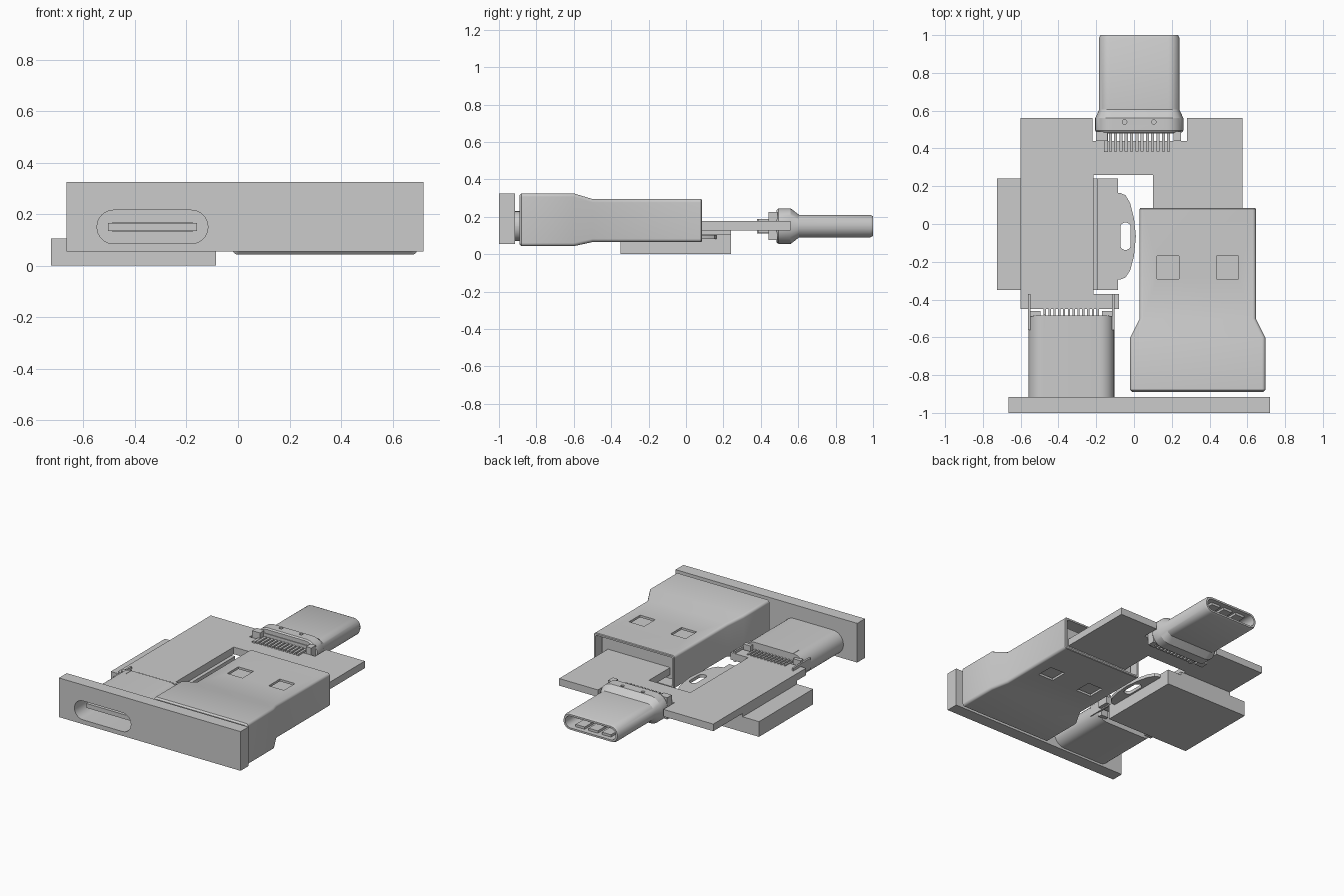
import bpy, bmesh, math

cube = bpy.data.objects.get("Cube")
if cube:
    bpy.data.objects.remove(cube, do_unlink=True)

grey = bpy.data.materials.new("plain grey")
grey.use_nodes = True
COLOUR = (0.6, 0.6, 0.6, 1)
grey.diffuse_color = COLOUR
grey.node_tree.nodes["Principled BSDF"].inputs["Base Color"].default_value = COLOUR
parts = []


def finish(name, bm):
    bmesh.ops.recalc_face_normals(bm, faces=bm.faces)
    mesh = bpy.data.meshes.new(name)
    bm.to_mesh(mesh)
    bm.free()
    mesh.materials.append(grey)
    ob = bpy.data.objects.new(name, mesh)
    bpy.context.collection.objects.link(ob)
    parts.append(ob)
    return ob


def add_box(bm, x, y, z):
    made = bmesh.ops.create_cube(bm, size=1)["verts"]
    for v in made:
        for i, (lo, hi) in enumerate((x, y, z)):
            v.co[i] = lo + (v.co[i] + 0.5) * (hi - lo)


def boxes(name, *specs):
    bm = bmesh.new()
    for spec in specs:
        add_box(bm, *spec)
    return finish(name, bm)


def slab(name, outline, z0, z1):
    """Extrude a flat outline upwards."""
    bm = bmesh.new()
    face = bm.faces.new([bm.verts.new((x, y, z0)) for x, y in outline])
    top = bmesh.ops.extrude_face_region(bm, geom=[face])["geom"]
    bmesh.ops.translate(bm, vec=(0, 0, z1 - z0),
                        verts=[v for v in top if isinstance(v, bmesh.types.BMVert)])
    return finish(name, bm)


def loft(name, cx, sections, steps=8):
    """Join rounded rectangles (y, centre z, width, height, radius) along y."""
    bm = bmesh.new()
    rings = []
    for y, cz, w, h, r in sections:
        ring = []
        for q, (sx, sz) in enumerate(((1, 1), (-1, 1), (-1, -1), (1, -1))):
            for k in range(steps + 1):
                a = math.pi / 2 * (q + k / steps)
                ring.append(bm.verts.new((cx + sx * (w / 2 - r) + r * math.cos(a), y,
                                          cz + sz * (h / 2 - r) + r * math.sin(a))))
        rings.append(ring)
    for a, b in zip(rings, rings[1:]):
        for i in range(len(a)):
            j = (i + 1) % len(a)
            bm.faces.new((a[i], a[j], b[j], b[i]))
    bm.faces.new(rings[0])
    bm.faces.new(rings[-1])
    return finish(name, bm)


def cut(ob, *cutters):
    """Subtract the cutters, then discard them."""
    for c in cutters:
        m = ob.modifiers.new("cut", "BOOLEAN")
        m.operation = "DIFFERENCE"
        m.solver = "EXACT"
        m.object = c
    bpy.context.view_layer.update()
    dg = bpy.context.evaluated_depsgraph_get()
    mesh = bpy.data.meshes.new_from_object(ob.evaluated_get(dg))
    ob.modifiers.clear()
    ob.data = mesh
    for c in cutters:
        parts.remove(c)
        bpy.data.objects.remove(c, do_unlink=True)


# Front plate with its port opening
PORT_X, PORT_Z = -0.332, 0.15
plate = boxes("front_plate", ((-0.665, 0.72), (-1, -0.915), (0.055, 0.325)))
cut(plate, loft("slot_cutter", PORT_X, [(y, PORT_Z, 0.43, 0.13, 0.064) for y in (-1.1, -0.9)]))

# Circuit board
slab("circuit_board", [
    (-0.6, -0.45), (-0.08, -0.45), (-0.08, -0.37), (-0.215, -0.37), (-0.215, 0.26),
    (0.1, 0.26), (0.1, -0.5), (0.575, -0.5), (0.575, 0.56), (0.28, 0.56),
    (0.28, 0.44), (-0.22, 0.44), (-0.22, 0.56), (-0.6, 0.56)], 0.128, 0.177)

# Wide plug: hood, taper and hollow shell with four latch windows
PLUG_X = 0.3375
wide = loft("wide_plug_shell", PLUG_X, [
    (-0.89, 0.184, 0.69, 0.26, 0.012), (-0.88, 0.184, 0.715, 0.282, 0.018),
    (-0.6, 0.184, 0.715, 0.282, 0.018), (-0.5, 0.18, 0.615, 0.23, 0.018),
    (0.08, 0.18, 0.615, 0.23, 0.018), (0.085, 0.18, 0.607, 0.222, 0.015),
    (0.085, 0.18, 0.584, 0.199, 0.008), (-0.52, 0.18, 0.584, 0.199, 0.008)])
windows = []
for side in (-1, 1):
    x = PLUG_X + side * 0.158
    windows.append(boxes("window_cutter", ((x - 0.058, x + 0.058), (-0.29, -0.17), (0.02, 0.35))))
cut(wide, *windows)
boxes("wide_plug_tongue", ((0.055, 0.62), (-0.53, 0.03), (0.1, 0.255)))

# Port behind the plate: shell, tongue, pins and mounting legs
loft("port_shell", PORT_X, [
    (-0.485, PORT_Z, 0.455, 0.16, 0.079), (-0.915, PORT_Z, 0.455, 0.16, 0.079),
    (-0.915, PORT_Z, 0.43, 0.13, 0.064), (-0.56, PORT_Z, 0.43, 0.13, 0.064)])
boxes("port_tongue", ((-0.505, -0.16), (-0.93, -0.55), (0.135, 0.165)))
boxes("port_contacts", ((-0.49, -0.175), (-0.91, -0.56), (0.132, 0.168)))
boxes("port_pins", *[((x, x + 0.012), (-0.49, -0.4), (0.172, 0.184))
                     for x in [-0.478 + 0.0255 * i for i in range(12)]])
legs = []
for side in (-1, 1):
    x = PORT_X + side * 0.222
    legs.append(((x - 0.006, x + 0.006), (-0.56, -0.37), (0.12, 0.195)))
    x = PORT_X + side * 0.19
    legs.append(((x - 0.028, x + 0.028), (-0.49, -0.46), (0.09, 0.21)))
legs.append(((-0.478, -0.472), (-0.55, -0.48), (0.2, 0.232)))
boxes("port_legs", *legs)

# Slim plug: flange, hollow tip and two dimples
SLIM_X = 0.028
slim = loft("slim_plug_shell", SLIM_X, [
    (0.485, 0.15, 0.452, 0.175, 0.08), (0.495, 0.15, 0.467, 0.19, 0.088),
    (0.56, 0.15, 0.467, 0.19, 0.088), (0.605, 0.15, 0.425, 0.12, 0.058),
    (0.985, 0.15, 0.425, 0.12, 0.058), (1, 0.15, 0.41, 0.105, 0.05),
    (1, 0.15, 0.385, 0.08, 0.039), (0.66, 0.15, 0.385, 0.08, 0.039)])
dimples = []
for x in (-0.05, 0.105):
    bm = bmesh.new()
    bmesh.ops.create_cone(bm, cap_ends=True, segments=20, radius1=0.012, radius2=0.012, depth=0.06)
    bmesh.ops.translate(bm, verts=bm.verts, vec=(x, 0.54, 0.25))
    dimples.append(finish("dimple_cutter", bm))
cut(slim, *dimples)
springs = []
for i in range(-1, 2):
    x = SLIM_X + 0.1 * i
    for z in (0.112, 0.172):
        springs.append(((x - 0.035, x + 0.035), (0.66, 0.97), (z, z + 0.016)))
boxes("slim_plug_springs", *springs)

# Pins and legs of the slim plug, straddling the board
pins = []
for i in range(12):
    x = -0.125 + 0.028 * i
    for z in (0.113, 0.175):
        pins.append(((x - 0.008, x + 0.008), (0.385, 0.5), (z, z + 0.014)))
boxes("slim_plug_pins", *pins)
boxes("slim_plug_legs",
      ((-0.158, -0.138), (0.38, 0.5), (0.11, 0.187)),
      ((-0.2, -0.14), (0.44, 0.49), (0.075, 0.225)),
      ((0.21, 0.25), (0.44, 0.49), (0.075, 0.225)),
      ((-0.14, 0.21), (0.48, 0.49), (0.09, 0.21)))

# Card holder under the board
boxes("card_holder", ((-0.725, -0.085), (-0.35, 0.24), (0, 0.105)),
      ((-0.6, -0.19), (-0.35, 0.24), (0.1, 0.128)))

# Curved ejector tab with an oval hole
tab = slab("ejector_tab", [
    (-0.1, 0.165), (-0.07, 0.163), (-0.045, 0.152), (-0.02, 0.11), (0, 0.03), (0.01, -0.065),
    (0, -0.17), (-0.02, -0.245), (-0.045, -0.283), (-0.07, -0.293), (-0.1, -0.295)], 0.08, 0.102)
oval = []
for k in range(24):
    a = math.tau * (k + 0.5) / 24
    end = 0.045 if math.sin(a) > 0 else -0.045
    oval.append((-0.045 + 0.028 * math.cos(a), -0.065 + end + 0.028 * math.sin(a)))
cut(tab, slab("oval_cutter", oval, 0.05, 0.13))

# Smooth the rounded parts, keeping edges sharp
bpy.ops.object.select_all(action="DESELECT")
for ob in parts:
    ob.select_set(True)
bpy.context.view_layer.objects.active = parts[0]
bpy.ops.object.shade_smooth_by_angle(angle=math.radians(30))
